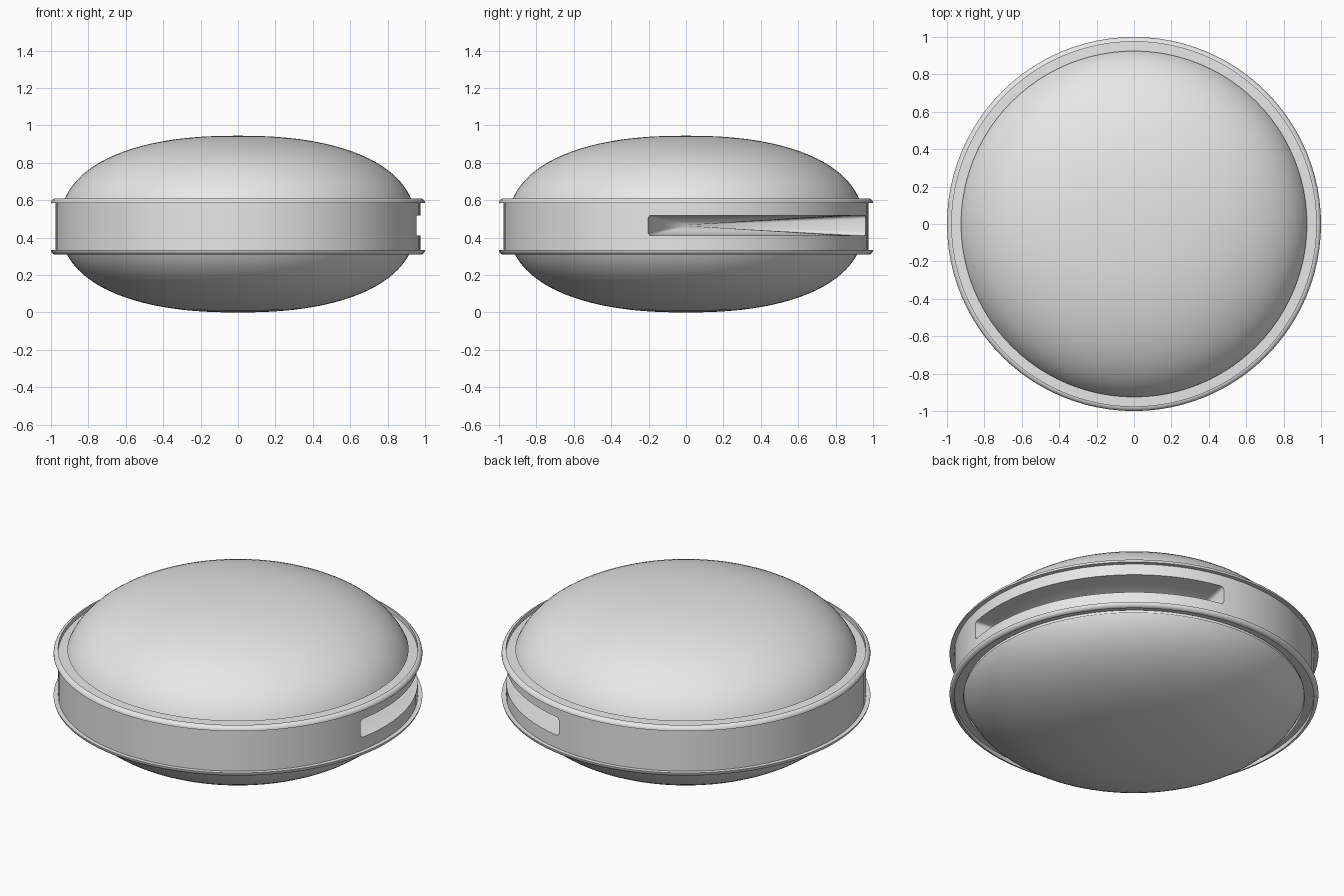
import bpy, bmesh
from math import sin, cos, pi, radians
from mathutils import Vector

if "Cube" in bpy.data.objects:
    bpy.data.objects.remove(bpy.data.objects["Cube"])

GREY = (0.8, 0.8, 0.8, 1)
plastic = bpy.data.materials.new("light grey")
plastic.use_nodes = True
plastic.diffuse_color = GREY
plastic.node_tree.nodes["Principled BSDF"].inputs["Base Color"].default_value = GREY

MID, LOW, HIGH = 0.465, 0.31, 0.61


def make_object(name, bm):
    bmesh.ops.recalc_face_normals(bm, faces=bm.faces)
    mesh = bpy.data.meshes.new(name)
    bm.to_mesh(mesh)
    bm.free()
    obj = bpy.data.objects.new(name, mesh)
    bpy.context.collection.objects.link(obj)
    mesh.materials.append(plastic)
    return obj


def lathe(name, profile, steps=96):
    """Turn a profile of (radius, height) points around the z axis."""
    bm = bmesh.new()
    verts = [bm.verts.new((r, 0, z)) for r, z in profile]
    edges = [bm.edges.new(pair) for pair in zip(verts, verts[1:])]
    bmesh.ops.spin(bm, geom=verts + edges, cent=(0, 0, 0), axis=(0, 0, 1),
                   angle=2 * pi, steps=steps)
    bmesh.ops.remove_doubles(bm, verts=bm.verts, dist=0.0005)
    return make_object(name, bm)


def smooth(obj, angle):
    bpy.ops.object.select_all(action="DESELECT")
    obj.select_set(True)
    bpy.context.view_layer.objects.active = obj
    bpy.ops.object.shade_smooth_by_angle(angle=radians(angle))


def dome(name, centre, height, rim):
    """Soft cushion shape running from the pole to the rim height."""
    power, radius, edge = 2.3, 0.95, 0.925
    profile = []
    for i in range(25):
        r = edge * sin(pi / 2 * i / 24)
        profile.append((r, centre + height * (1 - (r / radius) ** power) ** (1 / power)))
    profile[-1] = (edge, rim)
    smooth(lathe(name, profile), 60)


dome("upper_dome", 0.47, 0.475, HIGH)
dome("lower_dome", 0.47, -0.47, LOW)

# Band around the middle, with rounded rims
ROUND = 0.025
arc = [(1 - ROUND + ROUND * cos(a), ROUND * sin(a) - ROUND)
       for a in (pi / 2 * i / 5 for i in range(6))]
profile = [(0, LOW)] + [(r, LOW - z) for r, z in arc]
profile += [(r, HIGH + z) for r, z in reversed(arc)] + [(0, HIGH)]
band = lathe("middle_band", profile)

# Slot cutter: rounded strip on the band, narrowing to a point at the axis
START, END, HALF, CORNER = radians(-12), radians(80), 0.056, 0.02
outline = []
for side in (-1, 1):
    stops = [START + CORNER + (END - START - 2 * CORNER) * i / 32 for i in range(33)]
    row = [(a, side * HALF) for a in stops]
    for i in range(1, 5):
        t = pi / 2 * i / 4
        z = side * (HALF - CORNER + CORNER * cos(t))
        row.insert(0, (START + CORNER - CORNER * sin(t), z))
        row.append((END - CORNER + CORNER * sin(t), z))
    outline += row if side < 0 else row[::-1]

bm = bmesh.new()
apex = Vector((0, 0, MID))
tip = bm.verts.new(apex)
ring = [bm.verts.new(apex + 1.1 * Vector((cos(a), sin(a), z))) for a, z in outline]
for v, w in zip(ring, ring[1:] + ring[:1]):
    bm.faces.new((tip, v, w))
count = len(ring)
for i in range(count // 2 - 1):
    bm.faces.new((ring[i], ring[i + 1], ring[count - 2 - i], ring[count - 1 - i]))
cutter = make_object("slot_cutter", bm)
cutter.hide_render = True

cut = band.modifiers.new("slot", "BOOLEAN")
cut.operation = "DIFFERENCE"
cut.solver = "EXACT"
cut.object = cutter
bpy.context.view_layer.objects.active = band
bpy.ops.object.modifier_apply(modifier=cut.name)
bpy.data.objects.remove(cutter)
smooth(band, 35)
